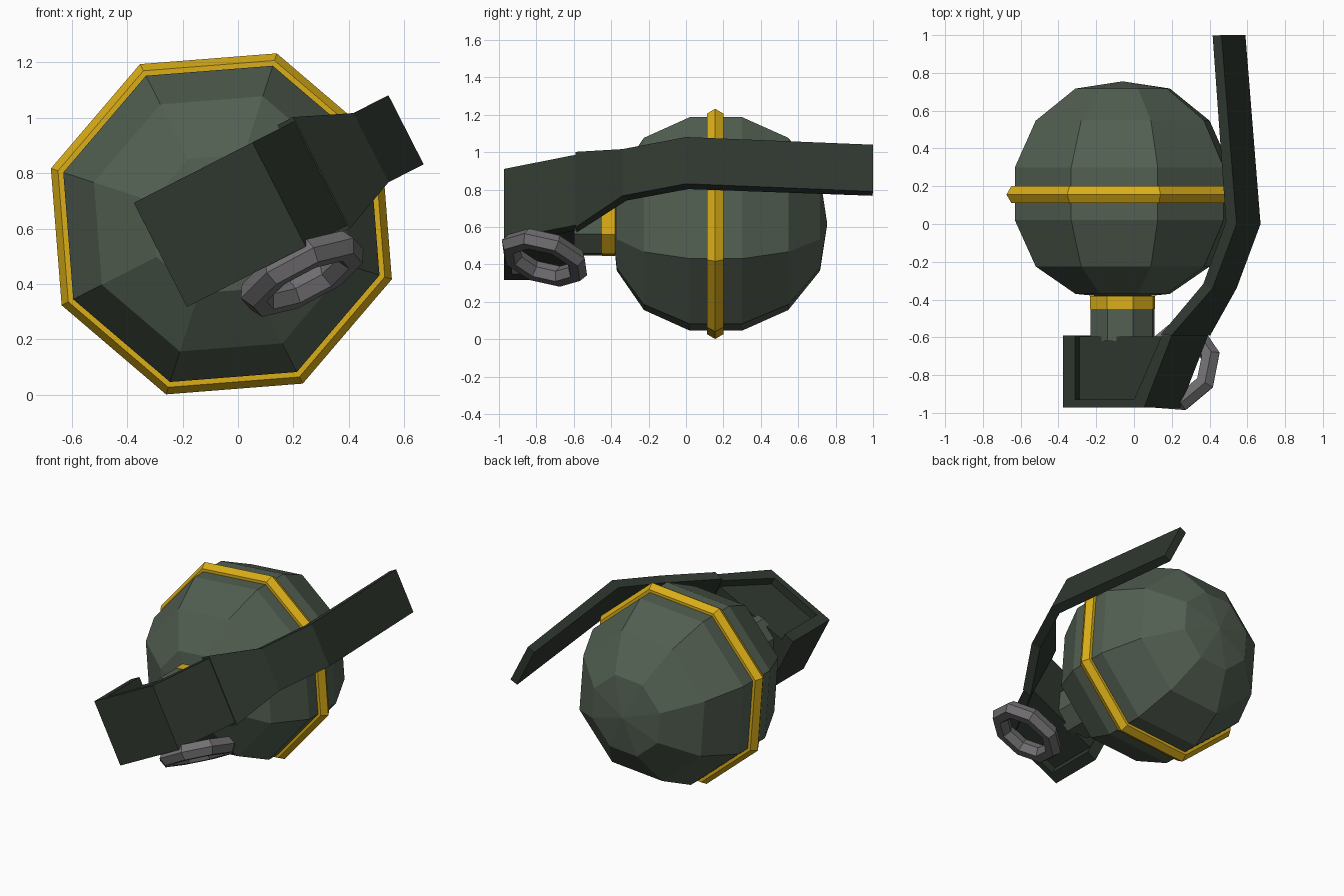
import bpy, bmesh, math
from mathutils import Vector

if "Cube" in bpy.data.objects:
    bpy.data.objects.remove(bpy.data.objects["Cube"])

TILT = math.radians(27)            # roll of the whole object about its long axis
CX, CZ = -0.06, 0.617              # long axis position
C, S = math.cos(TILT), math.sin(TILT)


def place(u, y, v):
    """Local (towards lever, along axis, sideways) to world."""
    return Vector((CX + u * C - v * S, y, CZ + u * S + v * C))


def material(name, rgb):
    m = bpy.data.materials.new(name)
    m.diffuse_color = (*rgb, 1)
    m.use_nodes = True
    m.node_tree.nodes["Principled BSDF"].inputs["Base Color"].default_value = m.diffuse_color
    return m


GREEN = material("olive green", (0.085, 0.115, 0.083))
DARK = material("dark green", (0.028, 0.038, 0.028))
YELLOW = material("yellow", (0.70, 0.42, 0.009))
GREY = material("grey metal", (0.165, 0.158, 0.165))


def finish(name, bm, mat):
    bmesh.ops.remove_doubles(bm, verts=bm.verts, dist=1e-5)
    bmesh.ops.recalc_face_normals(bm, faces=bm.faces)
    me = bpy.data.meshes.new(name)
    bm.to_mesh(me)
    bm.free()
    me.materials.append(mat)
    ob = bpy.data.objects.new(name, me)
    bpy.context.collection.objects.link(ob)
    return ob


def skin(bm, rings, closed=False):
    """Join successive vertex rings with faces; cap the ends unless closed."""
    vs = [[bm.verts.new(p) for p in ring] for ring in rings]
    n = len(vs[0])
    for i in range(len(vs) if closed else len(vs) - 1):
        a, b = vs[i], vs[(i + 1) % len(vs)]
        for k in range(n):
            bm.faces.new((a[k], a[(k + 1) % n], b[(k + 1) % n], b[k]))
    if not closed:
        bm.faces.new(vs[0])
        bm.faces.new(vs[-1])


def revolve(name, profile, mat):
    """Eight-sided turned part from (radius, y) points."""
    bm = bmesh.new()
    ang = [k * math.pi / 4 for k in range(8)]
    skin(bm, [[place(r * math.cos(a), y, r * math.sin(a)) for a in ang]
              for r, y in profile])
    return finish(name, bm, mat)


def extrude(name, outline, half, mat):
    """Prism from a (u, y) outline, running sideways."""
    bm = bmesh.new()
    skin(bm, [[place(u, y, v) for u, y in outline] for v in (-half, half)])
    return finish(name, bm, mat)


# Faceted round body with shallow pointed poles
revolve("body", [(0.002, -0.395), (0.263, -0.37), (0.484, -0.225), (0.6, 0.02),
                 (0.6, 0.30), (0.484, 0.547), (0.263, 0.717), (0.002, 0.755)], GREEN)
# Ridged band around the middle
revolve("band", [(0.58, 0.112), (0.62, 0.112), (0.647, 0.156),
                 (0.62, 0.20), (0.58, 0.20)], YELLOW)
# Neck and its collar
revolve("neck", [(0.178, -0.62), (0.178, -0.44)], GREEN)
revolve("collar", [(0.181, -0.45), (0.181, -0.38)], YELLOW)

# Head: wrap-around cover with recessed core
extrude("head_cover", [(-0.247, -0.59), (-0.247, -0.972), (0.234, -0.972), (0.40, -0.59),
                       (0.34, -0.59), (0.175, -0.93), (-0.175, -0.93), (-0.175, -0.59)],
        0.211, DARK)
extrude("head_core", [(-0.19, -0.595), (-0.19, -0.94), (0.19, -0.94), (0.355, -0.595)],
        0.16, DARK)

# Safety lever: bent tapering strip (outer u, y, inner u, y, half width)
LEVER = [(0.405, -0.59, 0.342, -0.585, 0.226), (0.606, -0.34, 0.550, -0.318, 0.14),
         (0.748, 0.0, 0.685, 0.012, 0.14), (0.658, 1.0, 0.606, 0.997, 0.14)]
bm = bmesh.new()
skin(bm, [[place(uo, yo, -w), place(uo, yo, w), place(ui, yi, w), place(ui, yi, -w)]
          for uo, yo, ui, yi, w in LEVER])
finish("lever", bm, DARK)

# Pull ring: eight-sided torus, slightly tipped
R, r, tip = 0.195, 0.055, math.radians(-16)
bm = bmesh.new()
rings = []
for i in range(8):
    a = math.radians(18.5 + 45 * i)
    ring = []
    for j in range(6):
        b = j * math.pi / 3
        d, h = R + r * math.cos(b), r * math.sin(b)
        u, y = d * math.cos(a), d * math.sin(a)
        ring.append(place(0.178 + u, -0.757 + y * math.cos(tip) - h * math.sin(tip),
                          -0.293 + y * math.sin(tip) + h * math.cos(tip)))
    rings.append(ring)
skin(bm, rings, closed=True)
finish("pull_ring", bm, GREY)
